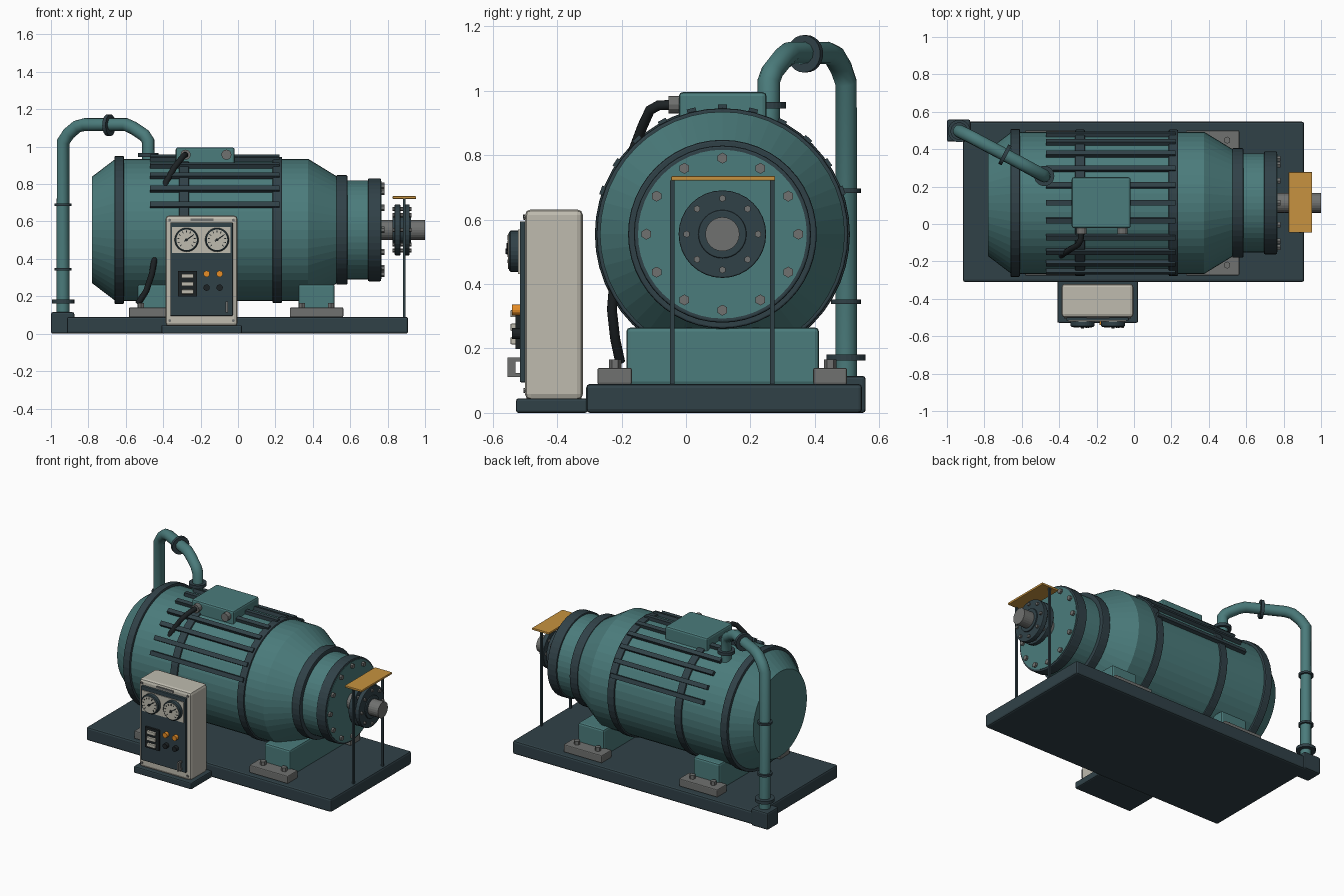
import bpy, bmesh, math
from mathutils import Vector, Matrix

if "Cube" in bpy.data.objects:
    bpy.data.objects.remove(bpy.data.objects["Cube"])


def mat(name, r, g, b):
    m = bpy.data.materials.new(name)
    m.diffuse_color = (r, g, b, 1)
    m.use_nodes = True
    m.node_tree.nodes["Principled BSDF"].inputs["Base Color"].default_value = m.diffuse_color
    return m


TEAL = mat("teal_paint", .07, .20, .20)
DARK = mat("dark_paint", .03, .053, .064)
BLACK = mat("black_rubber", .012, .016, .018)
CREAM = mat("cream_paint", .52, .50, .43)
STEEL = mat("steel", .16, .165, .16)
ORANGE = mat("orange_paint", .57, .29, .05)
LAMP = mat("lamp_orange", .80, .27, .02)
AY, AZ = .113, .555          # machine axis


class Part:
    """Collects primitives into one object."""
    def __init__(self, name, material, bevel=0, smooth=False):
        self.name, self.material, self.bevel, self.smooth = name, material, bevel, smooth
        self.bm = bmesh.new()

    def box(self, x0, x1, y0, y1, z0, z1, rot=None):
        m = Matrix.Translation(((x0 + x1) / 2, (y0 + y1) / 2, (z0 + z1) / 2)) @ Matrix.Diagonal((x1 - x0, y1 - y0, z1 - z0, 1))
        bmesh.ops.create_cube(self.bm, size=1, matrix=(rot @ m) if rot else m)
        return self

    def rod(self, p, q, r, seg=24, r2=None):
        p, q = Vector(p), Vector(q)
        d = q - p
        m = Matrix.Translation((p + q) / 2) @ d.to_track_quat('Z', 'Y').to_matrix().to_4x4()
        bmesh.ops.create_cone(self.bm, cap_ends=True, segments=seg, radius1=r,
                              radius2=r if r2 is None else r2, depth=d.length, matrix=m)
        return self

    def lathe(self, profile, seg=48):
        rings = [[self.bm.verts.new((x, AY + r * math.sin(2 * math.pi * i / seg),
                                     AZ + r * math.cos(2 * math.pi * i / seg)))
                  for i in range(seg)] for x, r in profile]
        for a, b in zip(rings, rings[1:]):
            for i in range(seg):
                j = (i + 1) % seg
                self.bm.faces.new((a[i], a[j], b[j], b[i]))
        self.bm.faces.new(rings[0])
        self.bm.faces.new(rings[-1])
        return self

    def done(self):
        bmesh.ops.recalc_face_normals(self.bm, faces=self.bm.faces)
        me = bpy.data.meshes.new(self.name)
        self.bm.to_mesh(me)
        self.bm.free()
        me.materials.append(self.material)
        ob = bpy.data.objects.new(self.name, me)
        bpy.context.collection.objects.link(ob)
        if self.bevel:
            b = ob.modifiers.new("edge_bevel", 'BEVEL')
            b.width, b.segments, b.limit_method = self.bevel, 2, 'ANGLE'
            b.angle_limit = math.radians(50)
        return ob


def tube(name, pts, r, material):
    c = bpy.data.curves.new(name, 'CURVE')
    c.dimensions, c.bevel_depth, c.bevel_resolution, c.use_fill_caps = '3D', r, 3, True
    s = c.splines.new('POLY')
    s.points.add(len(pts) - 1)
    for sp, p in zip(s.points, pts):
        sp.co = (*p, 1)
    c.materials.append(material)
    ob = bpy.data.objects.new(name, c)
    bpy.context.collection.objects.link(ob)
    bpy.ops.object.select_all(action='DESELECT')
    ob.select_set(True)
    bpy.context.view_layer.objects.active = ob
    bpy.ops.object.convert(target='MESH')


# base plates
Part("base_plate", DARK, .012).box(-.915, .91, -.31, .547, 0, .09).done()
Part("pipe_foot_block", DARK, .01).box(-1, -.875, .44, .558, 0, .115).done()
Part("cabinet_plinth", DARK, .008).box(-.41, .022, -.528, -.305, 0, .045).done()

# feet: saddles, pads, bolts
saddle, pads, padbolts = Part("saddles", TEAL, .012), Part("foot_pads", STEEL, .006), Part("foot_bolts", STEEL)
for fx in (-.44, .42):
    saddle.box(fx - .097, fx + .097, -.185, .413, .085, .265)
    for y0, y1, by in ((-.275, -.168, -.22), (.395, .5, .448)):
        pads.box(fx - .143, fx + .143, y0, y1, .088, .14)
        for s in (-1, 1):
            padbolts.rod((fx + s * .078, by, .13), (fx + s * .078, by, .165), .019, 6)
for p in (saddle, pads, padbolts):
    p.done()

# main housing and its bands
Part("housing", TEAL).lathe([(-.78, .285), (-.655, .38), (.375, .38), (.53, .285), (.56, .265), (.71, .265)]).done()
bands = Part("housing_bands", DARK, .006)
for x0, x1, r in ((-.66, -.61, .396), (-.315, -.262, .391), (.185, .236, .391), (.525, .585, .293), (.695, .765, .275)):
    bands.lathe([(x0, r), (x1, r)])
bands.done()
Part("end_cover", TEAL).lathe([(.76, .262), (.768, .262)]).done()

# lengthwise cooling ribs over the upper half
ribs = Part("cooling_ribs", DARK)
for i in range(-5, 6):
    rot = Matrix.Translation((0, AY, AZ)) @ Matrix.Rotation(math.radians(14 * i), 4, 'X')
    ribs.box(-.47, .222, -.014, .014, .365, .402, rot)
ribs.done()


def bolt_circle(name, x0, x1, n, rad, r):
    p = Part(name, STEEL)
    for i in range(n):
        a = 2 * math.pi * i / n
        y, z = AY + rad * math.sin(a), AZ + rad * math.cos(a)
        p.rod((x0, y, z), (x1, y, z), r, 6)
    p.done()


# shaft and coupling
Part("shaft", STEEL).rod((.75, AY, AZ), (1, AY, AZ), .053, 24).done()
Part("coupling", DARK, .004).lathe([(.838, .136), (.868, .136)], 32).lathe([(.887, .136), (.917, .136)], 32) \
    .lathe([(.825, .075), (.925, .075)], 32).done()
bolt_circle("end_cover_bolts", .76, .782, 12, .236, .017)
bolt_circle("coupling_bolts", .827, .928, 8, .111, .011)

# coupling guard
Part("guard_plate", ORANGE, .003).box(.827, .953, -.046, .277, .721, .735).done()
posts = Part("guard_posts", DARK)
for y in (-.042, .268):
    posts.box(.882, .896, y - .007, y + .007, .085, .722)
posts.done()

# terminal box, glands and cable
Part("terminal_box", TEAL, .012).box(-.333, -.018, -.022, .25, .88, .996).done()
glands = Part("cable_glands", STEEL)
for x in (-.28, -.062):
    glands.rod((x, -.015, .957), (x, -.054, .957), .027, 12)
glands.done()
tube("cable", [(-.28, -.03, .957), (-.285, -.085, .955), (-.30, -.112, .94), (-.34, -.135, .89), (-.385, -.165, .81),
               (-.42, -.21, .6), (-.45, -.225, .38), (-.46, -.23, .32), (-.49, -.22, .23), (-.535, -.205, .16)], .016, BLACK)

# pipework
tube("pipe", [(-.935, .497, .112), (-.935, .497, 1.025), (-.905, .482, 1.07), (-.86, .46, 1.108), (-.82, .438, 1.118),
              (-.6, .322, 1.118), (-.56, .30, 1.10), (-.50, .268, 1.06), (-.48, .257, 1.03), (-.48, .257, .89)], .035, TEAL)
fl = Part("pipe_flanges", DARK)
for z, r, h in ((.172, .06, .02), (.345, .046, .014), (.69, .046, .014)):
    fl.rod((-.935, .497, z - h / 2), (-.935, .497, z + h / 2), r)
fl.rod((-.48, .257, .945), (-.48, .257, .965), .054)
mid, d = Vector((-.69, .37, 1.115)), Vector((.22, -.116, 0)).normalized()
fl.rod(mid - d * .01, mid + d * .01, .058)
fl.done()

# control cabinet
Part("cabinet", CREAM, .018).box(-.387, -.003, -.5, -.32, .04, .632).done()
Part("control_panel", DARK, .004).box(-.362, -.028, -.516, -.495, .095, .595).done()
Part("gauge_plate", CREAM).box(-.352, -.04, -.521, -.51, .432, .57).done()
Part("blank_nameplate", STEEL).box(-.255, -.13, -.506, -.498, .603, .616).done()

# gauges
bezel, dial, marks = Part("gauge_bezels", DARK), Part("gauge_dials", CREAM), Part("gauge_marks", BLACK)
for gx in (-.275, -.112):
    bezel.rod((gx, -.515, .502), (gx, -.545, .502), .064, 32)
    bezel.rod((gx, -.545, .502), (gx, -.55, .502), .064, 32, .058)
    dial.rod((gx, -.54, .502), (gx, -.552, .502), .055, 32)
    at = Matrix.Translation((gx, 0, .502))
    for i in range(11):
        marks.box(-.002, .002, -.554, -.55, .038, .05, at @ Matrix.Rotation(math.radians(-135 + 27 * i), 4, 'Y'))
    marks.box(-.003, .003, -.557, -.553, -.014, .04, at @ Matrix.Rotation(math.radians(55), 4, 'Y'))
    marks.rod((gx, -.55, .502), (gx, -.56, .502), .008, 12)
for p in (bezel, dial, marks):
    p.done()

# switches, lamps, knobs, handle, screws
Part("switch_block", BLACK).box(-.322, -.218, -.53, -.51, .198, .335).done()
rockers = Part("rocker_switches", CREAM, .003)
for z in (.308, .266, .224):
    rockers.box(-.302, -.238, -.545, -.525, z - .011, z + .011)
rockers.done()
lamps, knobs = Part("lamps", LAMP), Part("knobs", BLACK)
for x in (-.168, -.098):
    lamps.rod((x, -.51, .32), (x, -.54, .32), .017, 16)
    knobs.rod((x, -.51, .246), (x, -.54, .246), .017, 16)
lamps.done()
knobs.done()
Part("cabinet_handle", STEEL).box(-.066, -.054, -.555, -.53, .112, .172) \
    .box(-.066, -.054, -.535, -.51, .112, .124).box(-.066, -.054, -.535, -.51, .16, .172).done()
screws = Part("cabinet_screws", STEEL)
for x in (-.365, -.025):
    for z in (.07, .607):
        screws.rod((x, -.495, z), (x, -.505, z), .008, 8)
screws.done()
